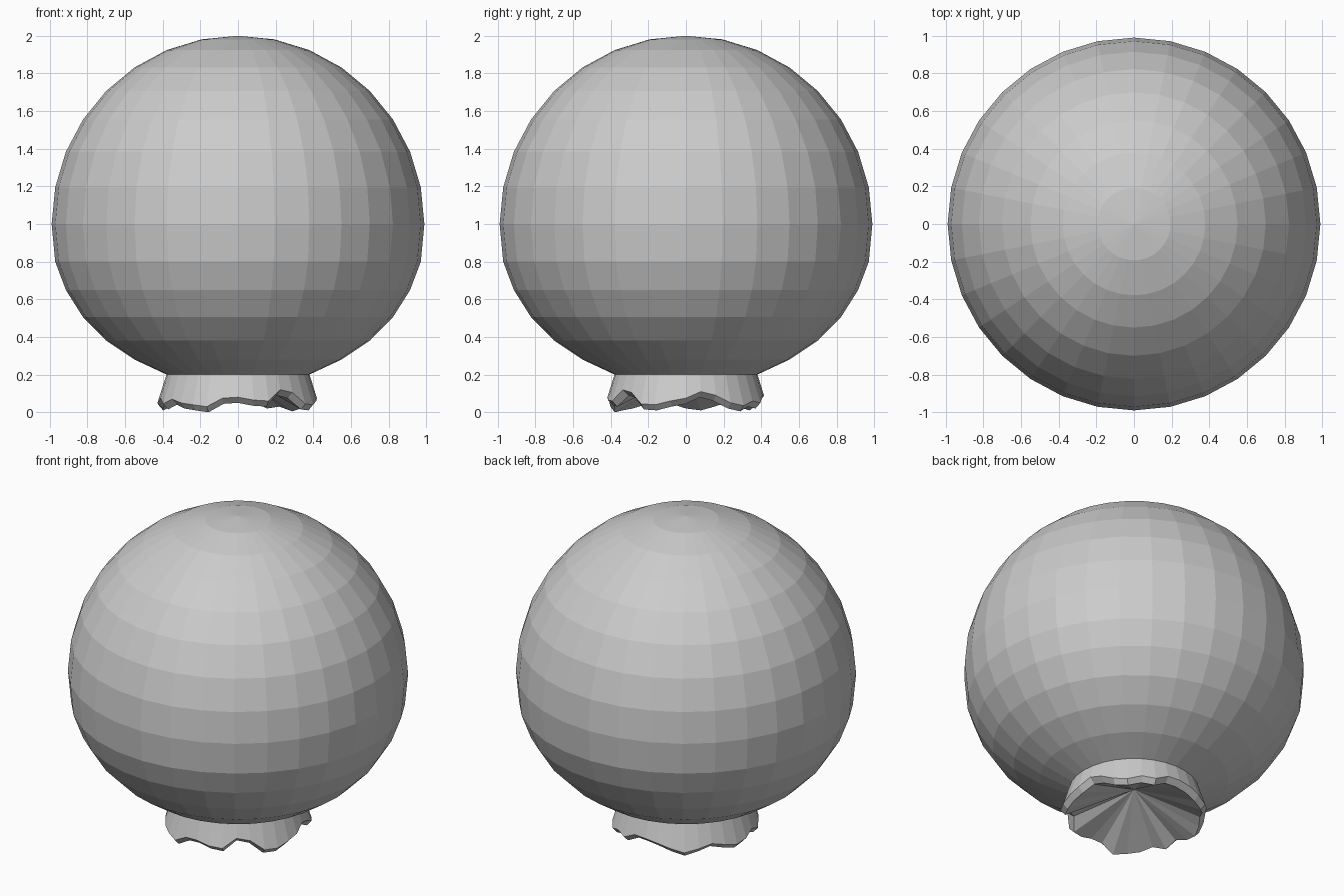
import bpy, bmesh
from math import sin, cos, pi

if "Cube" in bpy.data.objects:
    bpy.data.objects.remove(bpy.data.objects["Cube"])

N = 32  # sides around every ring


def ring(bm, pts):
    """Add a closed ring; pts holds one (radius, z) per side, counted from the front."""
    return [bm.verts.new((r * sin(2 * pi * k / N), -r * cos(2 * pi * k / N), z))
            for k, (r, z) in enumerate(pts)]


def bridge(bm, a, b):
    for k in range(N):
        j = (k + 1) % N
        bm.faces.new((a[k], a[j], b[j], b[k]))


def cap(bm, a, z):
    tip = bm.verts.new((0, 0, z))
    for k in range(N):
        bm.faces.new((a[k], a[(k + 1) % N], tip))


def finish(bm, name):
    bmesh.ops.recalc_face_normals(bm, faces=bm.faces)
    mesh = bpy.data.meshes.new(name)
    bm.to_mesh(mesh)
    bm.free()
    obj = bpy.data.objects.new(name, mesh)
    bpy.context.collection.objects.link(obj)
    return obj


# Ruffle height of the collar's lower edge, counted from the front toward the right
ruffle = [.05, .035, .03, .09, .075, .015, .01, .03,
          .045, .08, .06, .02, .005, .03, .02, .06,
          .06, .05, .03, .01, .03, .05, .03, .01,
          .02, .045, .015, .04, .02, .01, 0, .045]

# Globe: round upper half, slightly flattened lower half
R = 0.99
heights = [1 + cos(pi * i / 16) for i in range(1, 9)] + [.80, .65, .505, .38, .28, .20]
bm = bmesh.new()
rings = [ring(bm, [(R * sin(pi * (i + 1) / 16), z)] * N) for i, z in enumerate(heights)]
for a, b in zip(rings, rings[1:]):
    bridge(bm, a, b)
cap(bm, rings[0], 2.0)

# Ruffled collar: flared wall, turned-in rim and fluted hollow underside
wall = ring(bm, [(.38, .20)] * N)
outer = ring(bm, [(.435 - .35 * z, z + .03) for z in ruffle])
inner = ring(bm, [(.41 - .5 * z, z) for z in ruffle])
bridge(bm, wall, outer)
bridge(bm, outer, inner)
cap(bm, inner, .21)
bmesh.ops.remove_doubles(bm, verts=bm.verts, dist=0.0005)
# Close the tiny step between globe and collar
bmesh.ops.bridge_loops(bm, edges=[e for e in bm.edges if e.is_boundary]) \
    if any(e.is_boundary for e in bm.edges) else None
finish(bm, "globe_with_collar")
